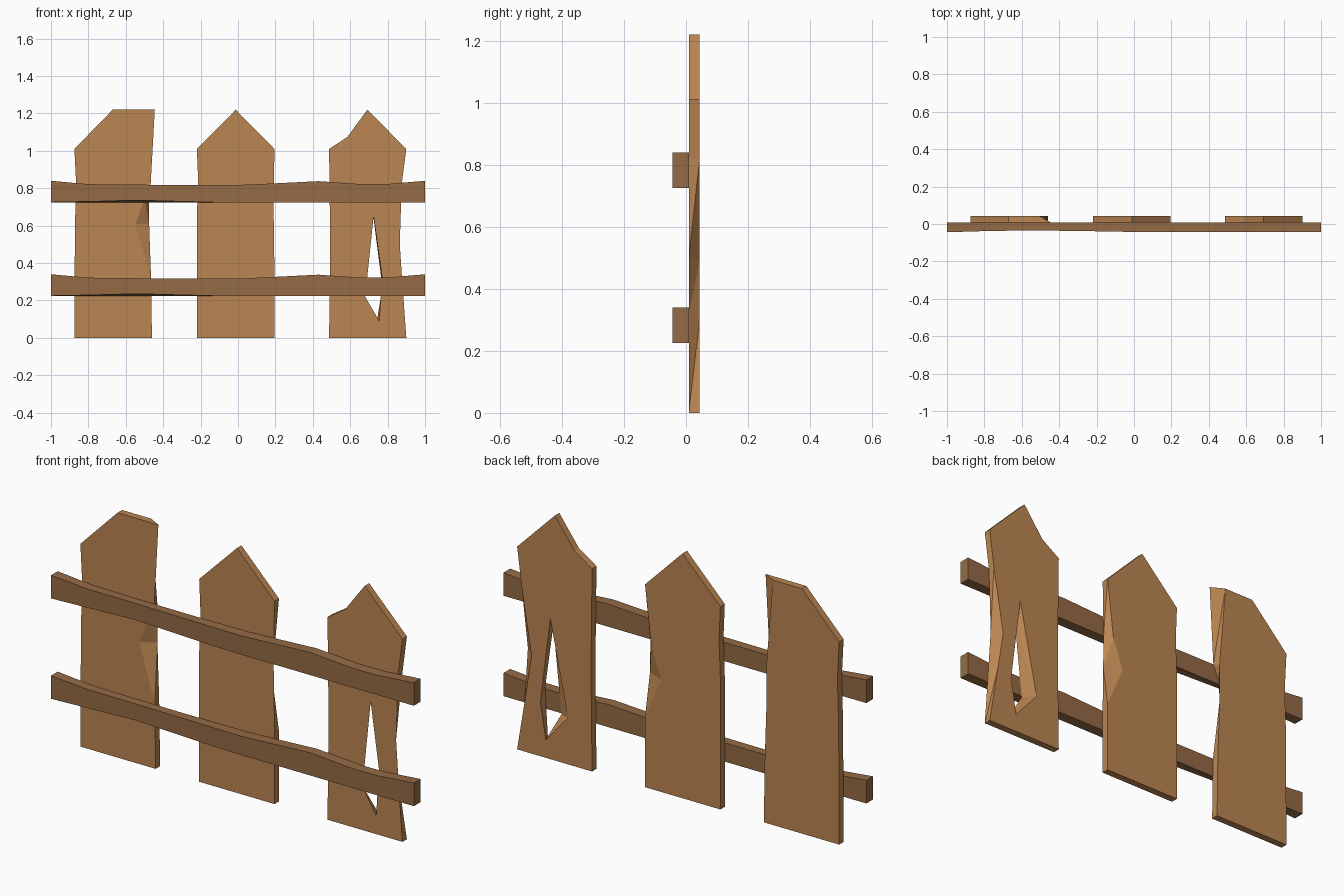
import bpy, bmesh

if "Cube" in bpy.data.objects:
    bpy.data.objects.remove(bpy.data.objects["Cube"])


def material(name, color):
    m = bpy.data.materials.new(name)
    m.diffuse_color = color
    m.use_nodes = True
    m.node_tree.nodes["Principled BSDF"].inputs["Base Color"].default_value = m.diffuse_color
    return m


light_wood = material("light_wood", (0.50, 0.24, 0.085, 1))
dark_wood = material("dark_wood", (0.30, 0.145, 0.06, 1))


def finish(bm, name, mat):
    bmesh.ops.triangulate(bm, faces=[f for f in bm.faces if len(f.verts) > 3])
    bmesh.ops.recalc_face_normals(bm, faces=bm.faces[:])
    me = bpy.data.meshes.new(name)
    bm.to_mesh(me)
    bm.free()
    me.materials.append(mat)
    bpy.context.collection.objects.link(bpy.data.objects.new(name, me))


def picket(name, loops, y0=0.009, y1=0.044):
    """loops: (front, back) outlines as (x, z); the first is the outside, the rest are holes."""
    bm = bmesh.new()
    caps, walls = ([], []), []
    for pair in loops:
        rings = []
        for side, (pts, y) in enumerate(zip(pair, (y0, y1))):
            vs = [bm.verts.new((x, y, z)) for x, z in pts]
            n = len(vs)
            caps[side].extend(bm.edges.new((vs[i], vs[(i + 1) % n])) for i in range(n))
            rings.append(vs)
        walls.append(rings)
    for edges, ny in zip(caps, (-1, 1)):
        bmesh.ops.triangle_fill(bm, edges=edges, use_beauty=True, normal=(0, ny, 0))
    for a, b in walls:
        for i in range(len(a)):
            j = (i + 1) % len(a)
            bm.faces.new((a[i], a[j], b[j], b[i]))
    finish(bm, name, light_wood)


def chipped(front, changes):
    """Back outline: the front outline with some points moved."""
    return [changes.get(i, p) for i, p in enumerate(front)]


# Left picket: broken flat top, chip on the front right edge
left = [(-.875, 0), (-.46, 0), (-.465, .32), (-.55, .61), (-.50, .74), (-.467, .82),
        (-.445, 1.22), (-.67, 1.22), (-.875, 1.01), (-.865, .82), (-.872, .6)]
picket("left_picket", [(left, chipped(left, {3: (-.475, .61), 4: (-.475, .74),
                                             5: (-.475, .80), 6: (-.51, 1.22)}))])

# Middle picket: pointed, chip on the back right edge
mid = [(-.22, 0), (.195, 0), (.195, .35), (.192, .56), (.19, .72), (.195, 1.01),
       (-.012, 1.22), (-.22, 1.01), (-.213, .84), (-.22, .65)]
picket("middle_picket", [(mid, chipped(mid, {3: (.105, .56), 4: (.16, .71)}))])

# Right picket: pointed with a nick, worn right edge and a split through it
right = [(.487, 0), (.90, 0), (.877, .32), (.865, .50), (.875, .82), (.90, 1.01),
         (.692, 1.22), (.585, 1.075), (.487, 1.01), (.493, .5)]
hole_front = [(.725, .65), (.77, .33), (.755, .09), (.68, .22)]
hole_back = [(.717, .70), (.772, .27), (.742, .09), (.62, .23)]
picket("right_picket", [(right, chipped(right, {2: (.85, .30), 3: (.82, .49)})),
                        (hole_front, hole_back)])


# Rails: warped beams lofted through (x, top, bottom front, front y) stations
stations = [(-1, .115, 0, -.044), (-.8, .097, .004, -.038), (-.55, .094, .011, -.034),
            (-.12, .093, 0, -.040), (.05, .094, 0, -.044), (.43, .113, 0, -.044),
            (.66, .097, 0, -.044), (.80, .098, 0, -.044), (1, .115, 0, -.044)]


def rail(name, z):
    bm = bmesh.new()
    rings = [[bm.verts.new(p) for p in ((x, yf, z + b), (x, .009, z),
                                        (x, .009, z + t), (x, yf, z + t))]
             for x, t, b, yf in stations]
    for a, b in zip(rings, rings[1:]):
        for i in range(4):
            j = (i + 1) % 4
            bm.faces.new((a[i], a[j], b[j], b[i]))
    bm.faces.new(rings[0])
    bm.faces.new(rings[-1])
    finish(bm, name, dark_wood)


for name, z in (("lower_rail", .225), ("upper_rail", .725)):
    rail(name, z)
